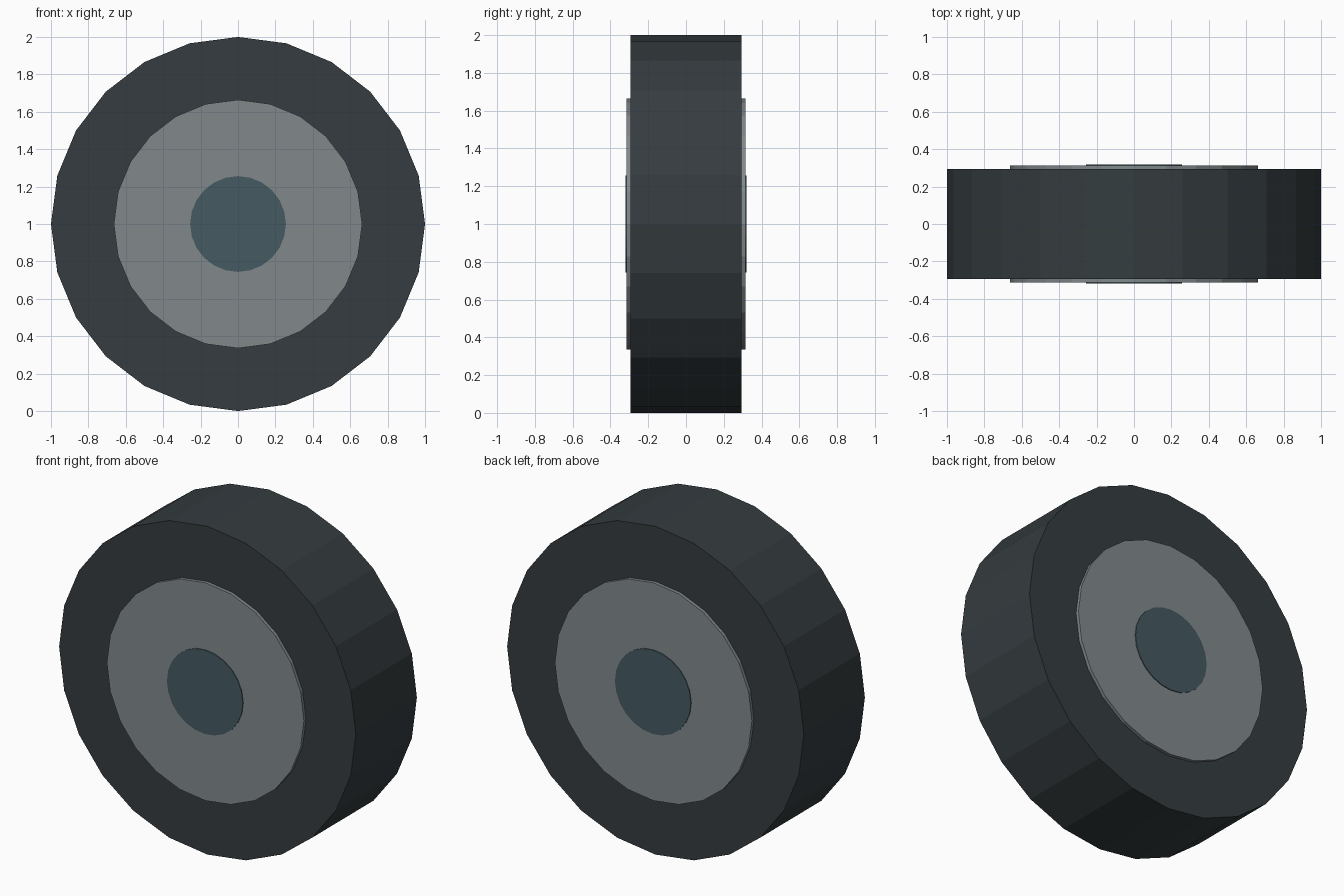
import bpy
import math

if "Cube" in bpy.data.objects:
    bpy.data.objects.remove(bpy.data.objects["Cube"])


def disc(name, radius, half_width, colour):
    """Flat-faced 24-sided cylinder lying along y, resting around z = 1."""
    bpy.ops.mesh.primitive_cylinder_add(
        vertices=24, radius=radius, depth=2 * half_width,
        location=(0, 0, 1), rotation=(math.pi / 2, 0, 0))
    obj = bpy.context.object
    obj.name = name
    bpy.ops.object.transform_apply(location=False, rotation=True, scale=False)
    mat = bpy.data.materials.new(name + "_colour")
    mat.diffuse_color = (*colour, 1)
    mat.use_nodes = True
    mat.node_tree.nodes["Principled BSDF"].inputs["Base Color"].default_value = mat.diffuse_color
    obj.data.materials.append(mat)
    return obj


# Dark tyre
disc("tyre", 1.0, 0.294, (0.035, 0.045, 0.05))

# Pale rim, slightly proud of the tyre on both sides
disc("rim", 0.664, 0.314, (0.22, 0.25, 0.26))

# Blue-grey hub cap, slightly proud of the rim on both sides
disc("hub_cap", 0.256, 0.319, (0.06, 0.10, 0.12))
